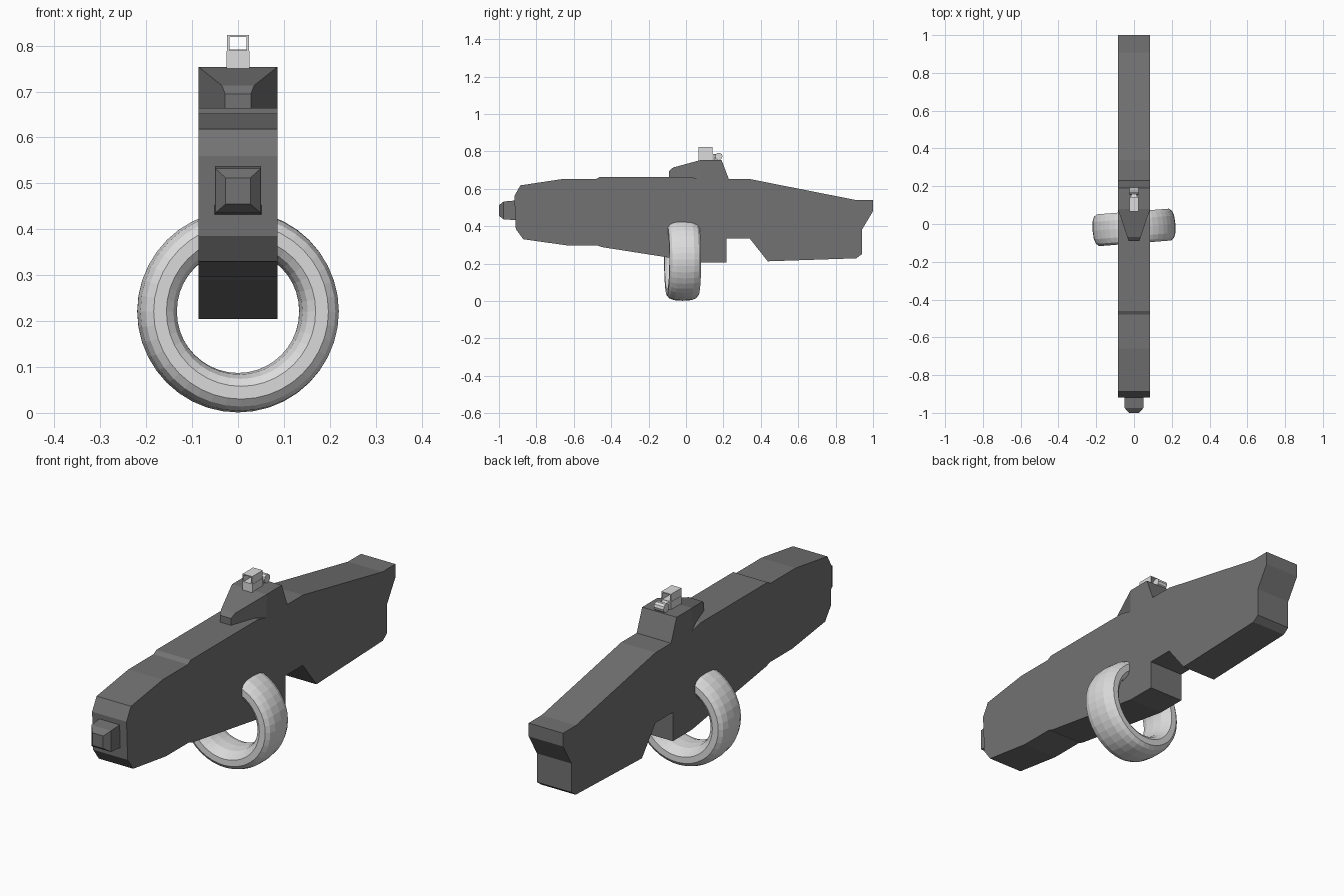
import bpy, bmesh, math

cube = bpy.data.objects.get("Cube")
if cube:
    bpy.data.objects.remove(cube, do_unlink=True)


def material(name, value):
    m = bpy.data.materials.new(name)
    m.use_nodes = True
    colour = (value, value, value, 1)
    m.diffuse_color = colour
    bsdf = m.node_tree.nodes["Principled BSDF"]
    bsdf.inputs["Base Color"].default_value = colour
    bsdf.inputs["Roughness"].default_value = 0.6
    return m


DARK = material("dark grey", 0.17)
LIGHT = material("light silver", 0.72)


def finish(bm, name, mat):
    bmesh.ops.recalc_face_normals(bm, faces=bm.faces)
    me = bpy.data.meshes.new(name)
    bm.to_mesh(me)
    bm.free()
    me.materials.append(mat)
    ob = bpy.data.objects.new(name, me)
    bpy.context.collection.objects.link(ob)
    return ob


def side_profile(name, points, half, mat):
    """Extrude a (y, z) outline across x."""
    bm = bmesh.new()
    face = bm.faces.new([bm.verts.new((-half, y, z)) for y, z in points])
    out = bmesh.ops.extrude_face_region(bm, geom=[face])
    moved = [v for v in out["geom"] if isinstance(v, bmesh.types.BMVert)]
    bmesh.ops.translate(bm, verts=moved, vec=(2 * half, 0, 0))
    return finish(bm, name, mat)


def loft(name, stations, mat):
    """Skin rectangles given as (y, half width, bottom, top)."""
    bm = bmesh.new()
    rings = [[bm.verts.new(c) for c in
              ((-w, y, lo), (w, y, lo), (w, y, hi), (-w, y, hi))]
             for y, w, lo, hi in stations]
    for a, b in zip(rings, rings[1:]):
        for i in range(4):
            j = (i + 1) % 4
            bm.faces.new((a[i], a[j], b[j], b[i]))
    bm.faces.new(rings[0])
    bm.faces.new(rings[-1])
    return finish(bm, name, mat)


# Slab body
side_profile("body", [
    (-0.87, 0.33), (-0.91, 0.385), (-0.918, 0.56), (-0.886, 0.618),
    (-0.66, 0.652), (-0.48, 0.652), (-0.46, 0.664), (0.02, 0.664),
    (0.067, 0.652), (0.34, 0.652), (0.907, 0.54), (1.0, 0.54),
    (1.0, 0.48), (0.94, 0.38), (0.94, 0.25), (0.91, 0.228),
    (0.437, 0.212), (0.34, 0.335), (0.217, 0.335), (0.217, 0.205),
    (0.08, 0.205), (-0.45, 0.288), (-0.475, 0.297), (-0.635, 0.297),
], 0.086, DARK)

# Nose block with a tapered tip
loft("muzzle", [(-1.0, 0.027, 0.455, 0.512), (-0.975, 0.049, 0.436, 0.532),
                (-0.9, 0.051, 0.432, 0.538)], DARK)

# Wedge-shaped mount on the top
loft("sight_mount", [(-0.09, 0.028, 0.64, 0.695), (-0.07, 0.035, 0.64, 0.713),
                     (0.08, 0.086, 0.64, 0.754), (0.19, 0.086, 0.64, 0.754),
                     (0.229, 0.086, 0.64, 0.652)], DARK)

# Sight: base, open square tube, neck and rear knob
loft("sight_base", [(0.067, 0.025, 0.75, 0.788),
                    (0.142, 0.025, 0.75, 0.788)], LIGHT)
bm = bmesh.new()
loops = [[[bm.verts.new((sx * w, y, 0.804 + sz * h))
           for sx, sz in ((-1, -1), (1, -1), (1, 1), (-1, 1))]
          for w, h in ((0.024, 0.019), (0.019, 0.015))]
         for y in (0.067, 0.142)]
for i in range(4):
    j = (i + 1) % 4
    for a, b in ((loops[0][0], loops[0][1]), (loops[0][1], loops[1][1]),
                 (loops[1][1], loops[1][0]), (loops[1][0], loops[0][0])):
        bm.faces.new((a[i], a[j], b[j], b[i]))
finish(bm, "sight_tube", LIGHT)
loft("sight_neck", [(0.14, 0.021, 0.75, 0.788), (0.155, 0.012, 0.75, 0.785),
                    (0.18, 0.014, 0.75, 0.785)], LIGHT)
side_profile("sight_knob", [
    (0.175 + 0.02 * math.cos(a * math.tau / 10),
     0.773 + 0.02 * math.sin(a * math.tau / 10)) for a in range(10)
], 0.024, LIGHT)

# Wide finger ring with a rounded-box cross-section
bm = bmesh.new()
SEGMENTS, SIDES = 40, 14


def soft(v):
    return math.copysign(abs(v) ** 0.75, v)


grid = []
for s in range(SEGMENTS):
    a = math.tau * s / SEGMENTS
    row = []
    for k in range(SIDES):
        t = math.tau * k / SIDES
        r = 0.177 + 0.043 * soft(math.cos(t))
        row.append(bm.verts.new((r * math.cos(a), 0.086 * soft(math.sin(t)),
                                 r * math.sin(a))))
    grid.append(row)
for s in range(SEGMENTS):
    a, b = grid[s], grid[(s + 1) % SEGMENTS]
    for k in range(SIDES):
        n = (k + 1) % SIDES
        bm.faces.new((a[k], a[n], b[n], b[k]))
ring = finish(bm, "finger_ring", LIGHT)
ring.location = (0, -0.018, 0.221)
ring.rotation_euler = (0, 0, math.radians(4.5))
